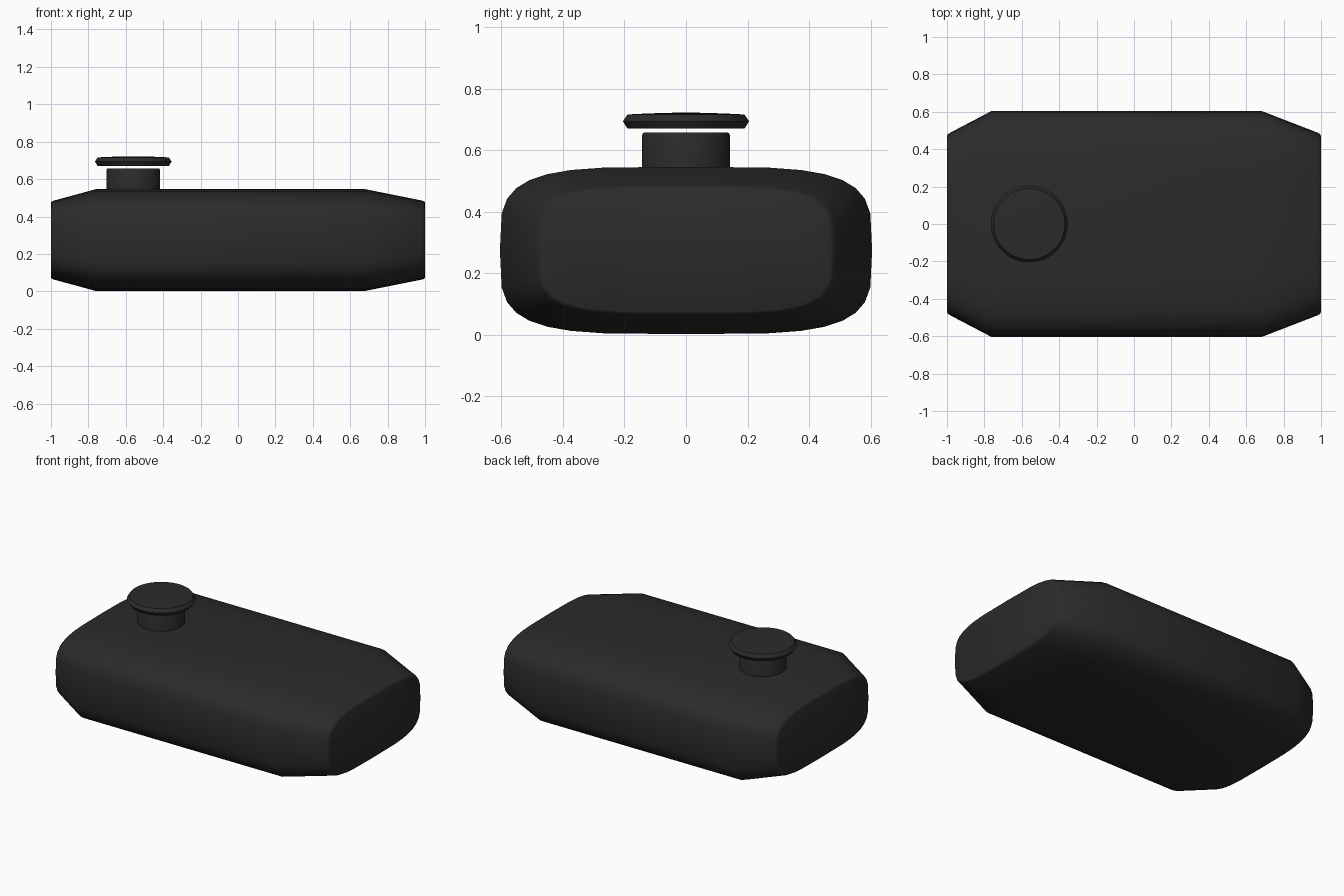
import bpy, bmesh, math

if "Cube" in bpy.data.objects:
    bpy.data.objects.remove(bpy.data.objects["Cube"])

black = bpy.data.materials.new("charcoal black")
black.diffuse_color = (0.024, 0.024, 0.024, 1)
black.use_nodes = True
black.node_tree.nodes["Principled BSDF"].inputs["Base Color"].default_value = black.diffuse_color


def loft(name, rings, angle):
    """Join closed rings of points into a capped solid."""
    bm = bmesh.new()
    loops = [[bm.verts.new(p) for p in ring] for ring in rings]
    n = len(loops[0])
    for a, b in zip(loops, loops[1:]):
        for i in range(n):
            j = (i + 1) % n
            bm.faces.new((a[i], a[j], b[j], b[i]))
    bm.faces.new(loops[0])
    bm.faces.new(loops[-1])
    bmesh.ops.recalc_face_normals(bm, faces=bm.faces)
    mesh = bpy.data.meshes.new(name)
    bm.to_mesh(mesh)
    bm.free()
    mesh.materials.append(black)
    obj = bpy.data.objects.new(name, mesh)
    bpy.context.collection.objects.link(obj)
    bpy.ops.object.select_all(action='DESELECT')
    obj.select_set(True)
    bpy.context.view_layer.objects.active = obj
    bpy.ops.object.shade_smooth_by_angle(angle=math.radians(angle))
    return obj


def section(x, half_y, half_z, zc=0.274, n=32):
    """Rounded-rectangle (superellipse) cross-section."""
    pts = []
    for i in range(n):
        t = 2 * math.pi * i / n
        c, s = math.cos(t), math.sin(t)
        pts.append((x, math.copysign(abs(c) ** 0.5, c) * half_y,
                    zc + math.copysign(abs(s) ** 0.5, s) * half_z))
    return pts


def lathe(name, profile, cx, angle, n=48):
    """Turned part from (radius, z) pairs."""
    return loft(name, [[(cx + r * math.cos(2 * math.pi * i / n),
                         r * math.sin(2 * math.pi * i / n), z)
                        for i in range(n)] for r, z in profile], angle)


# body: long rounded block tapering to softly bevelled flat ends
loft("body", [section(*s) for s in (
    (-1.0, 0.470, 0.200), (-0.996, 0.478, 0.206), (-0.985, 0.487, 0.211),
    (-0.76, 0.605, 0.272), (0.68, 0.605, 0.272),
    (0.985, 0.487, 0.211), (0.996, 0.478, 0.206), (1.0, 0.470, 0.200))], 40)

# button stem
lathe("button_stem", [(0.143, 0.5), (0.143, 0.648), (0.140, 0.655),
                      (0.134, 0.658)], -0.56, 50)

# button cap: slightly domed disc floating just above the stem
lathe("button_cap", [(0.190, 0.670), (0.205, 0.694), (0.190, 0.716),
                     (0.13, 0.719), (0.06, 0.7215), (0.01, 0.722)], -0.56, 30)
